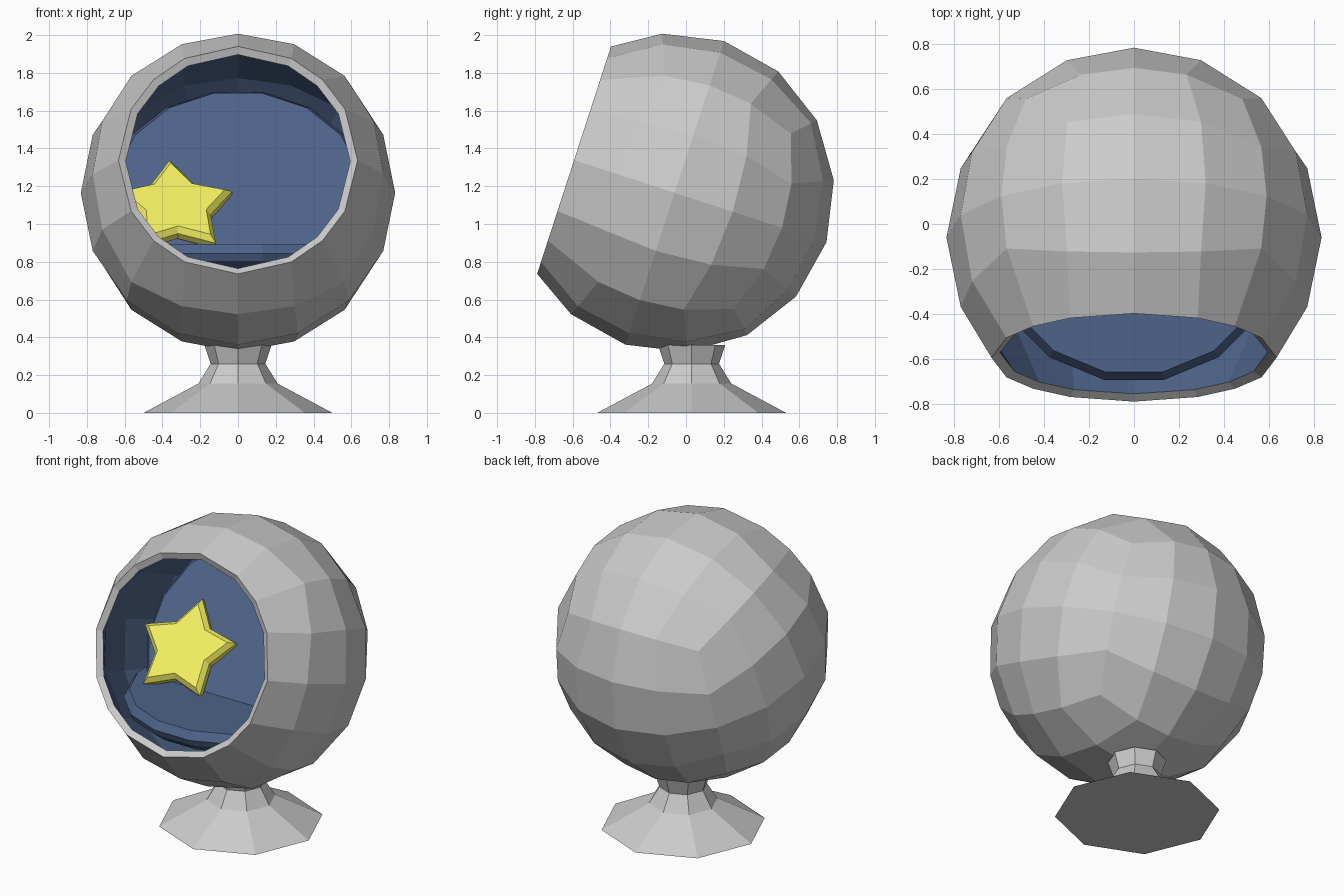
import bpy, bmesh
from math import pi, sin, cos, tan, atan2, radians
from mathutils import Matrix, Vector

if "Cube" in bpy.data.objects:
    bpy.data.objects.remove(bpy.data.objects["Cube"])

CENTRE = Vector((0, -0.06, 1.165))


def material(name, rgb):
    m = bpy.data.materials.new(name)
    m.diffuse_color = (*rgb, 1)
    m.use_nodes = True
    m.node_tree.nodes["Principled BSDF"].inputs["Base Color"].default_value = m.diffuse_color
    return m


BLUE = material("blue_fabric", (0.075, 0.125, 0.25))
YELLOW = material("yellow_fabric", (0.9, 0.87, 0.12))


def finish(bm, name, matrix, mats=()):
    bmesh.ops.recalc_face_normals(bm, faces=bm.faces)
    me = bpy.data.meshes.new(name)
    bm.to_mesh(me)
    bm.free()
    ob = bpy.data.objects.new(name, me)
    ob.matrix_world = matrix
    for m in mats:
        me.materials.append(m)
    bpy.context.collection.objects.link(ob)
    return ob


def stack(name, outline, layers, matrix, mats=()):
    """Closed solid from an outline scaled and raised per (scale, z) layer."""
    bm = bmesh.new()
    rings = [[bm.verts.new((x * s, y * s, z)) for x, y in outline] for s, z in layers]
    n = len(outline)
    for a, b in zip(rings, rings[1:]):
        for i in range(n):
            j = (i + 1) % n
            bm.faces.new((a[i], a[j], b[j], b[i]))
    bm.faces.new(rings[0][::-1])
    bm.faces.new(rings[-1])
    return finish(bm, name, matrix, mats)


def polygon(n, turn=0.0):
    return [(cos(turn + 2 * pi * i / n), sin(turn + 2 * pi * i / n)) for i in range(n)]


# Ball shell: cube grid blown up to a sphere, front side opened to a round rim
bm = bmesh.new()
bmesh.ops.create_cube(bm, size=2)
bmesh.ops.subdivide_edges(bm, edges=bm.edges[:], cuts=3, use_grid_fill=True)
front = [v for v in bm.verts if v.co.y < -0.99 and max(abs(v.co.x), abs(v.co.z)) < 0.9]
bmesh.ops.delete(bm, geom=front, context='VERTS')
for v in bm.verts:
    if v.co.y < -0.99:
        a = atan2(v.co.z, v.co.x)
        v.co = (0.633 * cos(a), -0.56, 0.633 * sin(a))
    else:
        p = Vector([tan(c * pi / 4) for c in v.co]).normalized() * 0.845
        v.co = (p.x * 0.985, p.y, p.z)
shell = finish(bm, "ball_shell",
               Matrix.Translation(CENTRE) @ Matrix.Rotation(radians(-18), 4, 'X'),
               (None, BLUE))
solid = shell.modifiers.new("thickness", 'SOLIDIFY')
solid.thickness = 0.045
solid.offset = -1
solid.material_offset = 1
solid.material_offset_rim = 0

# Pedestal
stack("pedestal", polygon(8),
      [(0.5, 0), (0.21, 0.155), (0.145, 0.26), (0.178, 0.36)],
      Matrix.Translation((0, 0.03, 0)))

# Seat and back cushions: bevelled discs
disc = polygon(16, pi / 16)
stack("seat_cushion", disc,
      [(0.58, -0.15), (0.66, -0.09), (0.675, -0.05), (0.64, 0)],
      Matrix.Translation((0, -0.03, 0.893)), (BLUE,))
stack("back_cushion", disc,
      [(0.62, -0.15), (0.69, -0.11), (0.69, -0.04), (0.655, 0)],
      Matrix.Translation((0, 0.06, 1.18)) @ Matrix.Rotation(radians(53), 4, 'X'), (BLUE,))

# Star pillow leaning on the back cushion
star = []
for i in range(10):
    r = 0.33 if i % 2 == 0 else 0.195
    star.append((r * cos(pi / 2 + i * pi / 5), r * sin(pi / 2 + i * pi / 5)))
normal = Vector((0.078, -0.737, 0.674)).normalized()
up = Vector((-0.087, 0.667, 0.739))
up = (up - normal * up.dot(normal)).normalized()
side = up.cross(normal)
turn = Matrix((side, up, normal)).transposed().to_4x4()
stack("star_pillow", star, [(0.86, -0.05), (1, -0.02), (1, 0.02), (0.86, 0.05)],
      Matrix.Translation((-0.335, -0.065, 1.08)) @ turn, (YELLOW,))
